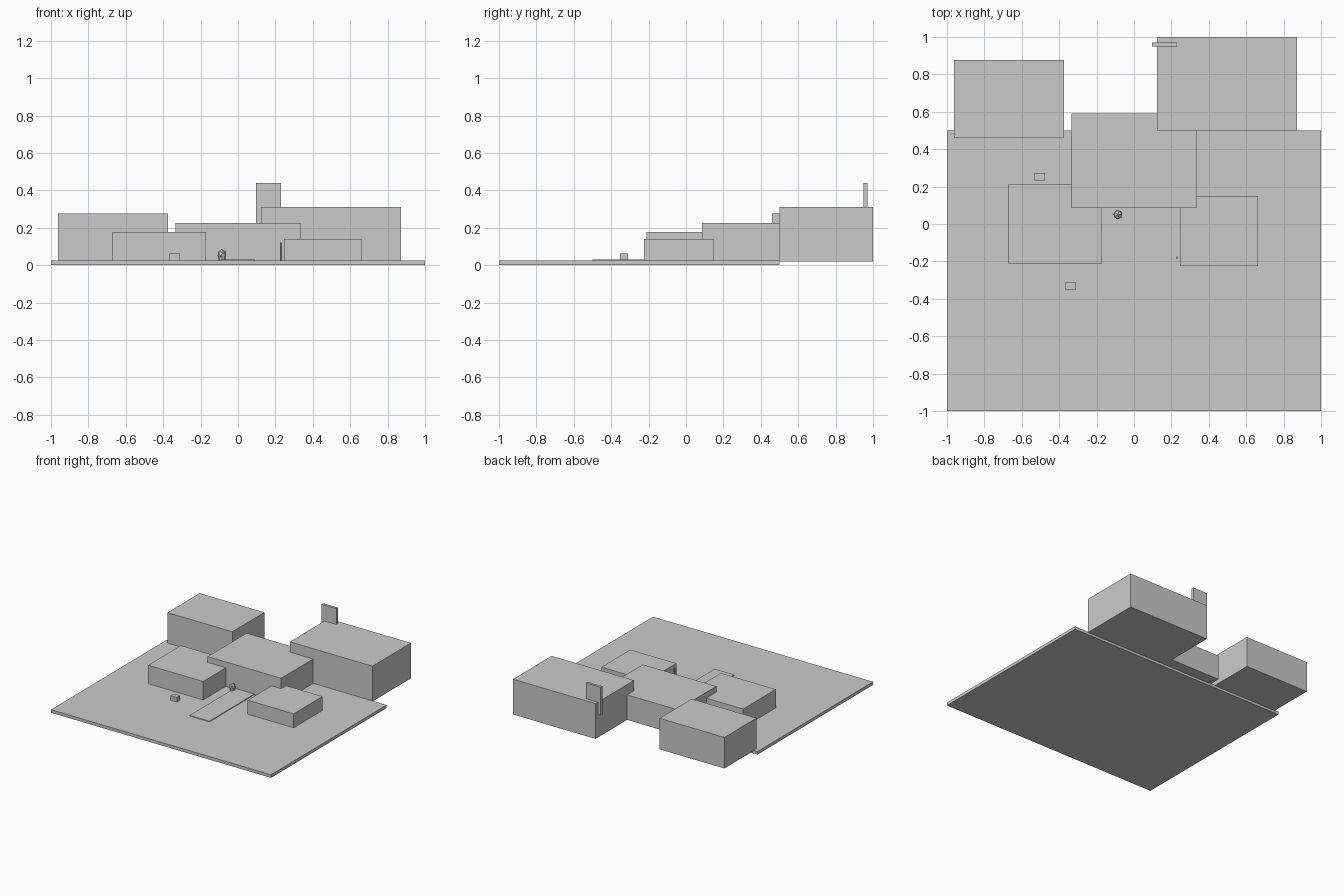
import bpy

if "Cube" in bpy.data.objects:
    bpy.data.objects.remove(bpy.data.objects["Cube"])


def box(name, x0, x1, y0, y1, z0, z1):
    bpy.ops.mesh.primitive_cube_add(size=1, location=((x0 + x1) / 2, (y0 + y1) / 2, (z0 + z1) / 2))
    ob = bpy.context.object
    ob.name = name
    ob.scale = (x1 - x0, y1 - y0, z1 - z0)
    bpy.ops.object.transform_apply(location=False, rotation=False, scale=True)
    return ob


# ground slab and the thin path to the central building
box("ground", -1, 1, -1, 0.5, 0, 0.025)
box("path", -0.09, 0.09, -0.5, 0.1, 0.022, 0.031)

# five block buildings
BASE = 0.02
for name, x0, x1, y0, y1, top in [
    ("central_building", -0.335, 0.333, 0.085, 0.59, 0.225),
    ("left_front_building", -0.67, -0.17, -0.21, 0.215, 0.177),
    ("right_front_building", 0.245, 0.664, -0.225, 0.15, 0.14),
    ("left_back_building", -0.963, -0.374, 0.46, 0.877, 0.275),
    ("right_back_building", 0.122, 0.872, 0.5, 1.0, 0.31),
]:
    box(name, x0, x1, y0, y1, BASE, top)

# upright panel on the corner of the largest building
box("wall_panel", 0.096, 0.23, 0.948, 0.97, 0.21, 0.44)

# small crates
for i, (x, y) in enumerate([(-0.337, -0.332), (-0.503, 0.253)]):
    box(f"crate_{i + 1}", x - 0.028, x + 0.028, y - 0.021, y + 0.021, BASE, 0.063)

# slim post
bpy.ops.mesh.primitive_cylinder_add(vertices=8, radius=0.006, depth=0.1, location=(0.23, -0.18, 0.07))
bpy.context.object.name = "post"

# potted shrub beside the central building
px, py = -0.086, 0.05
bpy.ops.mesh.primitive_cone_add(vertices=8, radius1=0.017, radius2=0.021, depth=0.03, location=(px, py, 0.036))
bpy.context.object.name = "pot"
bpy.ops.mesh.primitive_ico_sphere_add(subdivisions=1, radius=0.026, location=(px, py, 0.06))
bpy.context.object.name = "shrub"
